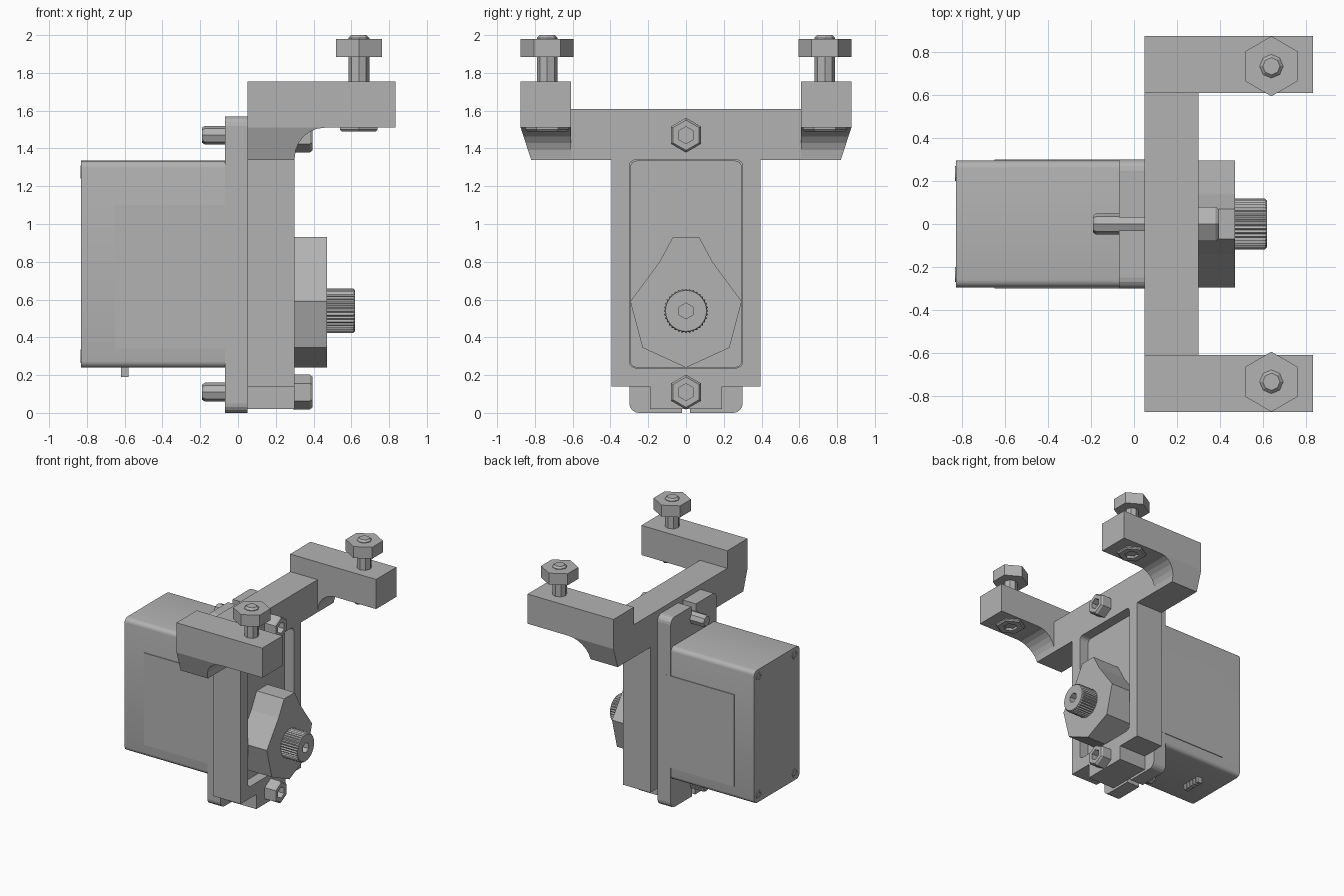
import bpy, bmesh, math
from mathutils import Vector

cube = bpy.data.objects.get("Cube")
if cube:
    bpy.data.objects.remove(cube, do_unlink=True)

grey = bpy.data.materials.new("plain grey")
grey.use_nodes = True
grey.diffuse_color = (0.45, 0.45, 0.45, 1)
grey.node_tree.nodes["Principled BSDF"].inputs["Base Color"].default_value = grey.diffuse_color


def finish(name, bm):
    bmesh.ops.recalc_face_normals(bm, faces=bm.faces)
    mesh = bpy.data.meshes.new(name)
    bm.to_mesh(mesh)
    bm.free()
    mesh.materials.append(grey)
    ob = bpy.data.objects.new(name, mesh)
    bpy.context.collection.objects.link(ob)
    return ob


def prism(name, outline, a, b, axis="x"):
    """Extrude an outline: (y, z) points along x, or (x, z) points along y."""
    place = (lambda p, t: (t, p[0], p[1])) if axis == "x" else (lambda p, t: (p[0], t, p[1]))
    bm = bmesh.new()
    low = [bm.verts.new(place(p, a)) for p in outline]
    high = [bm.verts.new(place(p, b)) for p in outline]
    bm.faces.new(low)
    bm.faces.new(high)
    for i in range(len(low)):
        j = (i + 1) % len(low)
        bm.faces.new((low[i], low[j], high[j], high[i]))
    return finish(name, bm)


def box(name, x, y, z):
    return prism(name, [(y[0], z[0]), (y[1], z[0]), (y[1], z[1]), (y[0], z[1])], *x)


def mirrored(half):
    """Close a right-hand half outline with its reflection."""
    return half + [(-y, z) for y, z in reversed(half)]


def arc(cy, cz, r, start, end, steps=4):
    angles = [math.radians(start + (end - start) * i / steps) for i in range(steps + 1)]
    return [(cy + r * math.cos(a), cz + r * math.sin(a)) for a in angles]


def rounded(w, z0, z1, r):
    return mirrored(arc(w - r, z0 + r, r, -90, 0) + arc(w - r, z1 - r, r, 0, 90))


def turned(name, axis, centre, rings, sides=8):
    """Skin rings of (radius, position[, style]) along x or z and cap both ends."""
    bm = bmesh.new()
    loops = []
    for r, t, *style in rings:
        loop = []
        for i in range(sides):
            a = math.tau * i / sides + math.pi / 2
            rr = r
            if style == ["spline"] and i % 2:
                rr = r * 0.93
            if style == ["hex"]:
                rr = r * math.cos(math.pi / 6) / math.cos((a - math.pi / 2) % (math.pi / 3) - math.pi / 6)
            u, v = centre[0] + rr * math.cos(a), centre[1] + rr * math.sin(a)
            loop.append(bm.verts.new((t, u, v) if axis == "x" else (u, v, t)))
        loops.append(loop)
    for p, q in zip(loops, loops[1:]):
        for i in range(sides):
            j = (i + 1) % sides
            bm.faces.new((p[i], p[j], q[j], q[i]))
    bm.faces.new(loops[0])
    bm.faces.new(loops[-1])
    return finish(name, bm)


# Motor housing with raised side panels
body = prism("motor_housing", rounded(0.295, 0.24, 1.335, 0.035), -0.83, 0.22)
for ob in bpy.context.selected_objects:
    ob.select_set(False)
body.select_set(True)
bpy.context.view_layer.objects.active = body
bpy.ops.object.shade_smooth_by_angle(angle=math.radians(40))
for side, s in (("left", 1), ("right", -1)):
    box(side + "_side_panel", (-0.65, -0.02), sorted((s * 0.29, s * 0.301)), (0.34, 1.1))

# Back cover screws
for y in (-0.235, 0.235):
    for z in (0.3, 1.275):
        turned("cover_screw", "x", (y, z), [(0.035, -0.82), (0.035, -0.835),
               (0.022, -0.835), (0.018, -0.831)], 12)

# Connector pins underneath
for i in range(5):
    y = (i - 2) * 0.036
    box("connector_pin", (-0.62, -0.58), (y - 0.011, y + 0.011), (0.19, 0.26))

# Mounting flange, slotted for the bolts
flange = ([(0.02, 0.11), (0.02, 0)] + arc(0.25, 0.05, 0.05, -90, 0)
          + arc(0.25, 1.52, 0.05, 0, 90) + [(0.03, 1.57), (0.03, 1.45)])
# The slot floors split the plate into a left and right half joined by a core
for side, s in (("left", 1), ("right", -1)):
    prism(side + "_flange", [(s * y, z) for y, z in flange], -0.07, 0.05)
box("flange_core", (-0.07, 0.05), (-0.03, 0.03), (0.11, 1.45))

# Bracket frame with a window around the housing
frame = prism("bracket_frame", mirrored([(0.19, 0.02), (0.19, 0.14), (0.395, 0.14), (0.395, 1.34),
              (0.62, 1.34), (0.62, 1.61)]), 0.05, 0.3)
cutter = prism("window_cutter", rounded(0.3, 0.238, 1.34, 0.035), -0.1, 0.5)
cutter.hide_render = True
cut = frame.modifiers.new("window", "BOOLEAN")
cut.operation = "DIFFERENCE"
cut.solver = "EXACT"
cut.object = cutter
body.select_set(False)
frame.select_set(True)
bpy.context.view_layer.objects.active = frame
bpy.ops.object.modifier_apply(modifier="window")
bpy.data.objects.remove(cutter, do_unlink=True)

# Arms, tapered gussets, clamp bolts and nuts
gusset = [(0.05, 1.34), (0.3, 1.34)] + arc(0.46, 1.35, 0.16, 180, 90, 6) + [(0.05, 1.51)]
for side, s in (("left", 1), ("right", -1)):
    box(side + "_arm", (0.05, 0.835), sorted((s * 0.61, s * 0.875)), (1.51, 1.755))
    web = prism(side + "_gusset", gusset, s * 0.61, s * 0.875, "y")
    for v in web.data.vertices:
        if abs(v.co.y) > 0.8:
            v.co.y = s * (0.82 + 0.055 * (v.co.z - 1.34) / 0.17)
    spot = (0.64, s * 0.735)
    turned(side + "_clamp_bolt", "z", spot, [(0.055, 1.7), (0.055, 1.985), (0.04, 2.0)])
    turned(side + "_clamp_nut", "z", spot, [(0.14, 1.885), (0.14, 1.98)], 6)
    turned(side + "_clamp_bolt_head", "z", spot, [(0.115, 1.55), (0.115, 1.5),
           (0.105, 1.49), (0.055, 1.49), (0.055, 1.54)], 6)

# Mounting bolts with socket heads
for place, z in (("upper", 1.47), ("lower", 0.11)):
    turned(place + "_mount_bolt", "x", (0, z), [(0.04, -0.19), (0.05, -0.175), (0.05, 0.28)])
    turned(place + "_mount_bolt_head", "x", (0, z), [(0.092, 0.29), (0.092, 0.38),
           (0.08, 0.395), (0.045, 0.395), (0.045, 0.33)], 6)

# Faceted gearbox nose and splined output shaft
prism("gearbox_nose", mirrored([(0.07, 0.93), (0.14, 0.8), (0.295, 0.59), (0.23, 0.345),
      (0.001, 0.24)]), 0.2, 0.47)
turned("output_shaft", "x", (0, 0.54), [(0.118, 0.45, "spline"), (0.118, 0.61, "spline"),
       (0.108, 0.62), (0.042, 0.62, "hex"), (0.042, 0.54, "hex")], 72)
